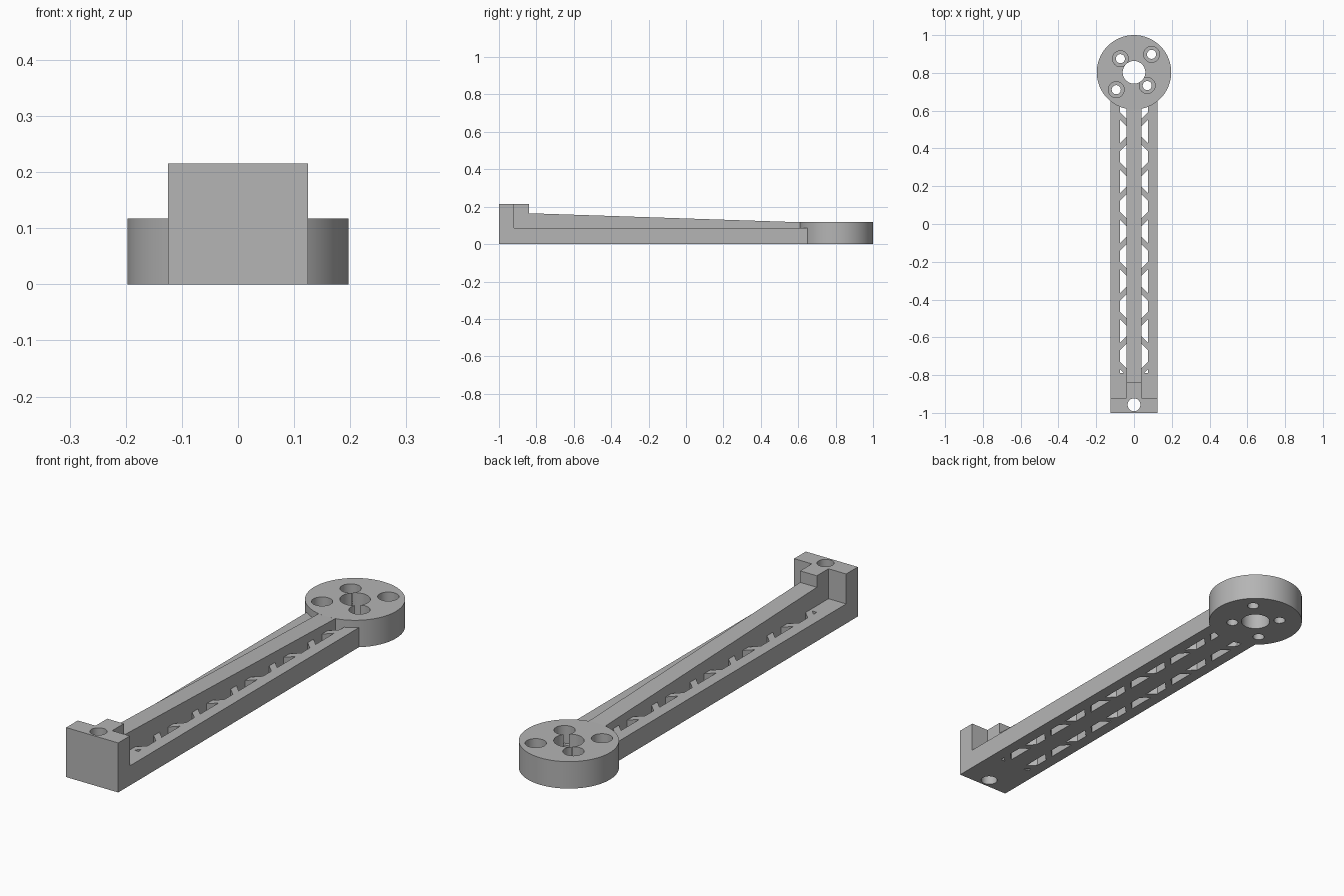
import bpy, bmesh
from math import cos, sin, pi

cube = bpy.data.objects.get("Cube")
if cube:
    bpy.data.objects.remove(cube, do_unlink=True)

grey = bpy.data.materials.new("light_grey")
grey.use_nodes = True
colour = (0.46, 0.46, 0.46, 1)
grey.diffuse_color = colour
grey.node_tree.nodes["Principled BSDF"].inputs["Base Color"].default_value = colour


def prism(name, loops, z0, z1):
    """Extrude one or more flat outlines from z0 to z1."""
    bm = bmesh.new()
    for pts in loops:
        face = bm.faces.new([bm.verts.new((x, y, z0)) for x, y in pts])
        new = bmesh.ops.extrude_face_region(bm, geom=[face])["geom"]
        for v in new:
            if isinstance(v, bmesh.types.BMVert):
                v.co.z = z1
    bmesh.ops.recalc_face_normals(bm, faces=bm.faces)
    mesh = bpy.data.meshes.new(name)
    bm.to_mesh(mesh)
    bm.free()
    mesh.materials.append(grey)
    obj = bpy.data.objects.new(name, mesh)
    bpy.context.collection.objects.link(obj)
    return obj


def circle(x, y, r, n=40):
    return [(x + r * cos(2 * pi * i / n), y + r * sin(2 * pi * i / n)) for i in range(n)]


def cut(obj, loops, z0, z1):
    """Subtract extruded outlines and remove the helper."""
    cutter = prism("cutter", loops, z0, z1)
    cutter.hide_render = True
    mod = obj.modifiers.new("cut", "BOOLEAN")
    mod.operation = "DIFFERENCE"
    mod.solver = "EXACT"
    mod.object = cutter
    bpy.context.view_layer.update()
    graph = bpy.context.evaluated_depsgraph_get()
    mesh = bpy.data.meshes.new_from_object(obj.evaluated_get(graph))
    obj.modifiers.clear()
    obj.data = mesh
    bpy.data.objects.remove(cutter, do_unlink=True)


RAIL, INNER, SPINE = 0.125, 0.075, 0.04
PLATE_TOP, BLOCK_TOP, MOUNT_TOP = 0.085, 0.215, 0.117
MOUNT_Y, MOUNT_R = 0.803, 0.197
mount_outline = circle(0, MOUNT_Y, MOUNT_R, 96)
pin_hole = [circle(0, -0.957, 0.034)]

# Base plate: two rails joined by a zigzag of diagonal struts
plate = prism("arm_plate", [[(-RAIL, -1), (RAIL, -1), (RAIL, 0.67), (-RAIL, 0.67)]], 0, PLATE_TOP)
MID, HALF, PITCH, COUNT = (INNER + SPINE) / 2, 0.02, 0.132, 11


def strut_y(k, x):
    slope = 1 if k % 2 == 0 else -1
    return 0.555 - PITCH * k + slope * (x - MID)


openings = [[(SPINE, 0.64), (INNER, 0.64),
             (INNER, strut_y(0, INNER) + HALF), (SPINE, strut_y(0, SPINE) + HALF)]]
for k in range(COUNT - 1):
    openings.append([(SPINE, strut_y(k, SPINE) - HALF), (INNER, strut_y(k, INNER) - HALF),
                     (INNER, strut_y(k + 1, INNER) + HALF), (SPINE, strut_y(k + 1, SPINE) + HALF)])
# Small triangular opening beyond the last strut
openings.append([(INNER - 0.022, -0.79), (INNER, -0.79), (INNER, -0.768)])
openings += [[(-x, y) for x, y in loop] for loop in openings]
cut(plate, openings, -0.1, 0.3)
cut(plate, pin_hole, -0.1, 0.3)
cut(plate, [mount_outline], -0.1, 0.3)

# Tapering spine along the middle
spine = prism("spine", [[(-SPINE, -0.84), (SPINE, -0.84), (SPINE, 0.62), (-SPINE, 0.62)]],
              PLATE_TOP, 0.165)
for v in spine.data.vertices:
    if v.co.z > 0.1 and v.co.y > 0:
        v.co.z = MOUNT_TOP - 0.0005

# T-shaped end block with a pin hole
block = prism("end_block", [[(-RAIL, -1), (RAIL, -1), (RAIL, -0.92), (SPINE, -0.92),
                             (SPINE, -0.84), (-SPINE, -0.84), (-SPINE, -0.92), (-RAIL, -0.92)]],
              PLATE_TOP, BLOCK_TOP)
cut(block, pin_hole, -0.1, 0.3)

# Round mount with a centre hole and four counterbored screw holes
mount = prism("round_mount", [mount_outline], 0, MOUNT_TOP)
screws = [(-0.072, 0.875), (0.093, 0.898), (-0.094, 0.711), (0.07, 0.733)]
cut(mount, [circle(0, MOUNT_Y, 0.06, 48)] + [circle(x, y, 0.024) for x, y in screws], -0.1, 0.3)
cut(mount, [circle(x, y, 0.042) for x, y in screws], 0.04, 0.3)

# Smooth the round walls, keep the edges sharp
for obj in (plate, block, mount):
    bpy.ops.object.select_all(action="DESELECT")
    obj.select_set(True)
    bpy.context.view_layer.objects.active = obj
    bpy.ops.object.shade_smooth_by_angle(angle=pi / 6)
